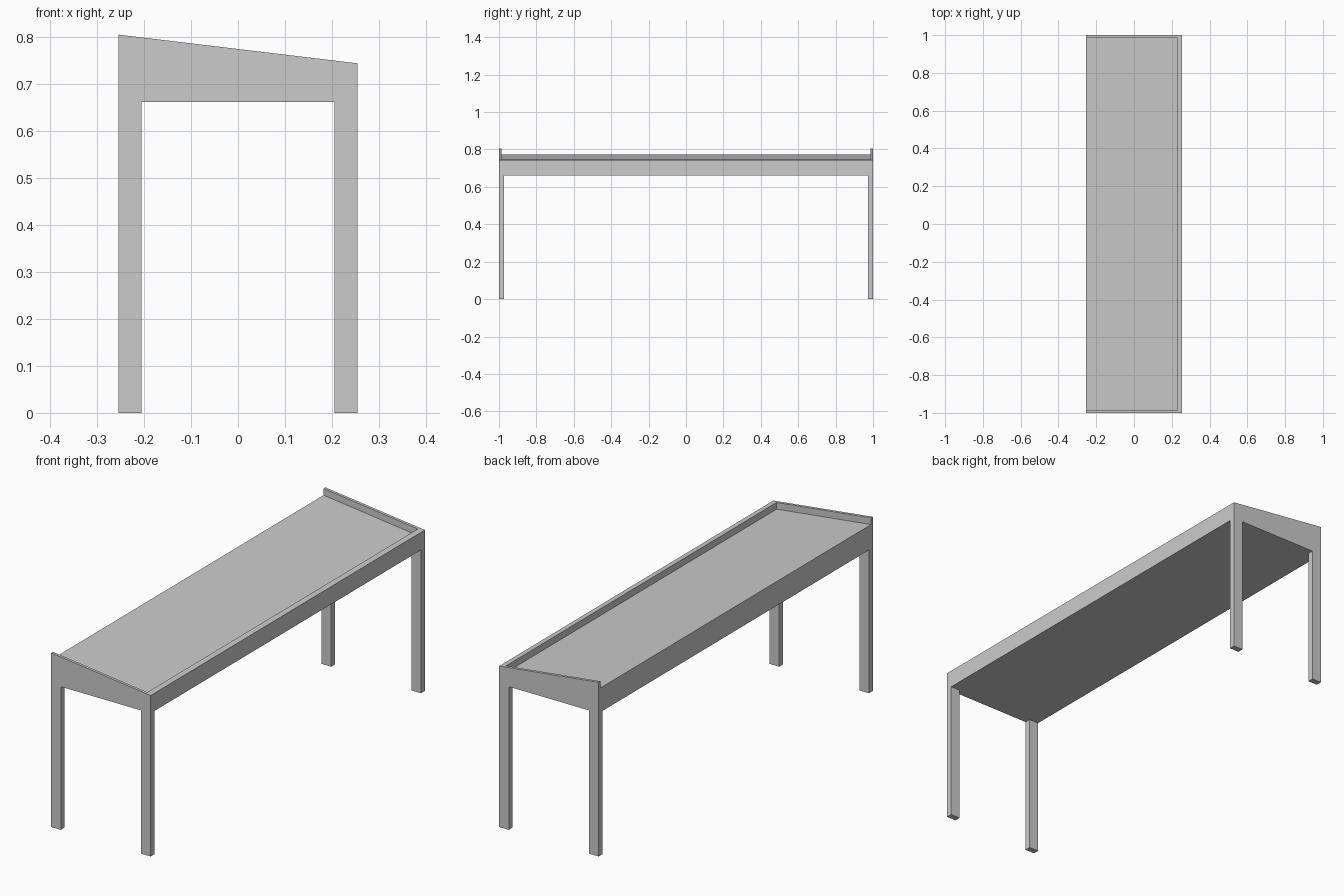
import bpy, bmesh

if "Cube" in bpy.data.objects:
    bpy.data.objects.remove(bpy.data.objects["Cube"])

W, L = 0.254, 1.0            # half width, half length
Z_BACK, Z_FRONT, Z_UNDER = 0.804, 0.743, 0.661
RIM_END, RIM_FRONT, DEPTH = 0.013, 0.026, 0.031
LEG_X, LEG_Y = 0.049, 0.028


def top_z(x):
    return Z_BACK + (Z_FRONT - Z_BACK) * (x + W) / (2 * W)


def prism(name, profile, y0, y1):
    """Extrude an (x, z) profile along y."""
    bm = bmesh.new()
    face = bm.faces.new([bm.verts.new((x, y0, z)) for x, z in profile])
    ext = bmesh.ops.extrude_face_region(bm, geom=[face])["geom"]
    verts = [v for v in ext if isinstance(v, bmesh.types.BMVert)]
    bmesh.ops.translate(bm, vec=(0, y1 - y0, 0), verts=verts)
    bmesh.ops.recalc_face_normals(bm, faces=bm.faces[:])
    mesh = bpy.data.meshes.new(name)
    bm.to_mesh(mesh)
    bm.free()
    obj = bpy.data.objects.new(name, mesh)
    bpy.context.collection.objects.link(obj)
    return obj


# Sloped table top with solid apron
top = prism("table_top", [(-W, Z_UNDER), (W, Z_UNDER), (W, Z_FRONT), (-W, Z_BACK)], -L, L)

# Shallow recess, open on the high side, leaving a rim on the other three
xa, xb = -W - 0.05, W - RIM_FRONT
cutter = prism("recess_cutter",
               [(xa, top_z(xa) - DEPTH), (xb, top_z(xb) - DEPTH), (xb, 0.9), (xa, 0.9)],
               -L + RIM_END, L - RIM_END)
cutter.hide_render = True
mod = top.modifiers.new("recess", "BOOLEAN")
mod.operation = "DIFFERENCE"
mod.solver = "EXACT"
mod.object = cutter
bpy.context.view_layer.objects.active = top
bpy.ops.object.modifier_apply(modifier=mod.name)
bpy.data.objects.remove(cutter)

# Four corner legs
for sx, side in ((-1, "high"), (1, "low")):
    for sy, end in ((-1, "front"), (1, "back")):
        xs = sorted((sx * W, sx * (W - LEG_X)))
        ys = sorted((sy * L, sy * (L - LEG_Y)))
        prism(f"{end}_{side}_leg",
              [(xs[0], 0), (xs[1], 0), (xs[1], Z_UNDER), (xs[0], Z_UNDER)], *ys)
